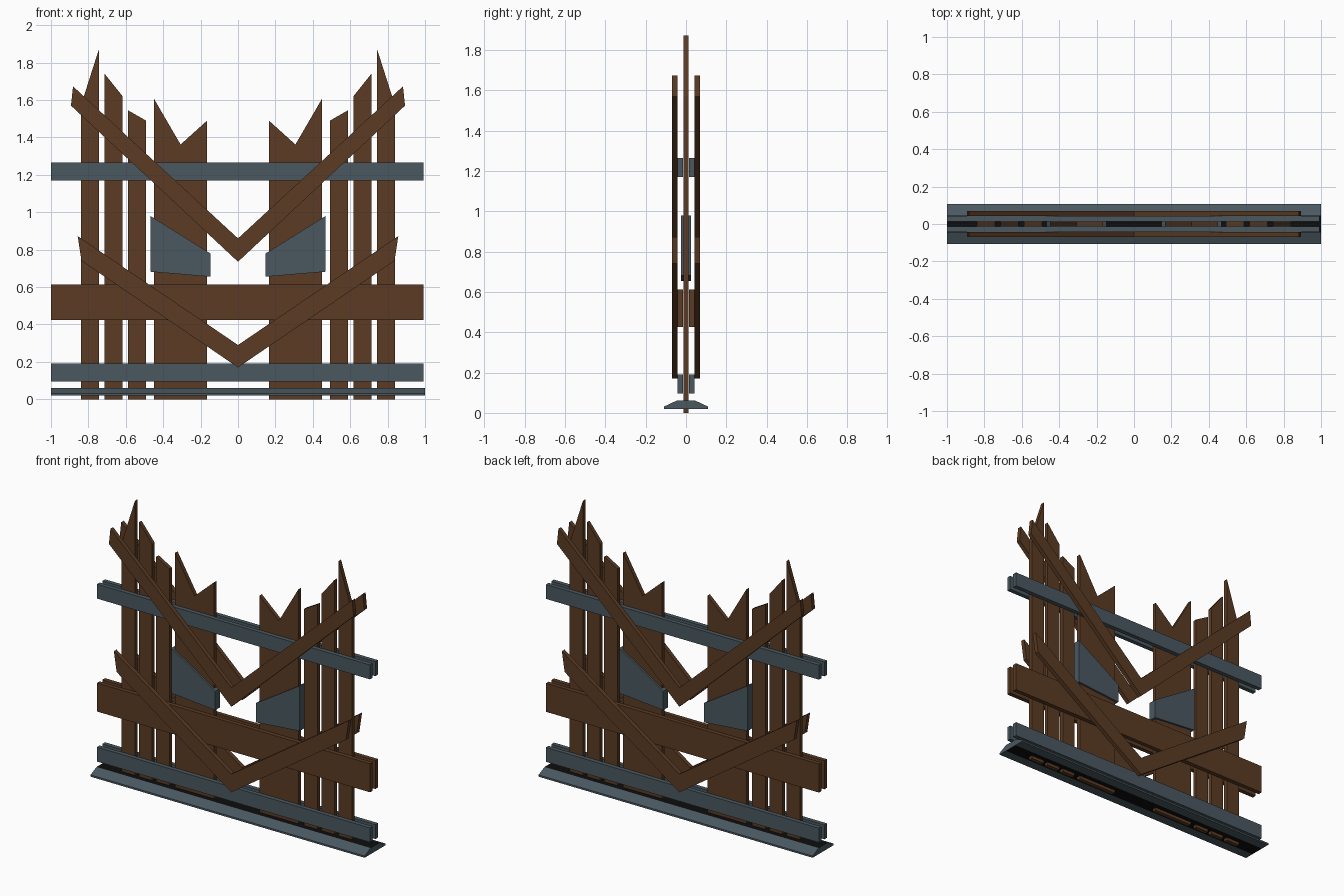
import bpy, bmesh

if "Cube" in bpy.data.objects:
    bpy.data.objects.remove(bpy.data.objects["Cube"])


def material(name, rgb):
    m = bpy.data.materials.new(name)
    m.diffuse_color = (*rgb, 1)
    m.use_nodes = True
    m.node_tree.nodes["Principled BSDF"].inputs["Base Color"].default_value = m.diffuse_color
    return m


WOOD = material("brown_wood", (0.105, 0.044, 0.017))
METAL = material("blue_grey_metal", (0.068, 0.098, 0.118))
DARK = material("black_gap", (0.004, 0.004, 0.004))


def finish(name, bm, *mats):
    bmesh.ops.recalc_face_normals(bm, faces=bm.faces)
    me = bpy.data.meshes.new(name)
    bm.to_mesh(me)
    bm.free()
    for m in mats:
        me.materials.append(m)
    ob = bpy.data.objects.new(name, me)
    bpy.context.collection.objects.link(ob)
    return ob


def slab(name, outline, y0, y1, mat):
    """Flat board: an (x, z) outline pushed from y0 to y1."""
    bm = bmesh.new()
    face = bm.faces.new([bm.verts.new((x, y0, z)) for x, z in outline])
    ext = bmesh.ops.extrude_face_region(bm, geom=[face])
    moved = [v for v in ext["geom"] if isinstance(v, bmesh.types.BMVert)]
    bmesh.ops.translate(bm, verts=moved, vec=(0, y1 - y0, 0))
    bmesh.ops.triangulate(bm, faces=[f for f in bm.faces if len(f.verts) > 4])
    return finish(name, bm, mat)


def mirrored(outline, s):
    return [(x * s, z) for x, z in outline]


# Upright boards with broken tops, and the metal patches over the wide ones
boards = {
    "outer_board": [(-.84, 0), (-.743, 0), (-.743, 1.873), (-.84, 1.57)],
    "second_board": [(-.713, 0), (-.617, 0), (-.617, 1.62), (-.713, 1.74)],
    "third_board": [(-.588, 0), (-.492, 0), (-.492, 1.49), (-.588, 1.545)],
    "wide_board": [(-.45, 0), (-.165, 0), (-.165, 1.49), (-.307, 1.362), (-.45, 1.608)],
}
patch = [(-.468, .682), (-.148, .655), (-.148, .78), (-.468, .98)]
for side, s in (("left", 1), ("right", -1)):
    for name, pts in boards.items():
        slab(f"{name}_{side}", mirrored(pts, s), -.013, .013, WOOD)
    slab(f"metal_patch_{side}", mirrored(patch, s), -.026, .026, METAL)

# Horizontal rails and V braces on both faces
rails = [("upper_rail", 1.17, 1.265, METAL),
         ("middle_rail", .425, .613, WOOD),
         ("lower_rail", .095, .19, METAL)]
braces = [("upper_brace", [(0, .735), (0, .86), (-.882, 1.673), (-.893, 1.57)]),
          ("lower_brace", [(0, .17), (0, .29), (-.857, .872), (-.837, .74)])]
for face, d in (("front", -1), ("back", 1)):
    for name, z0, z1, mat in rails:
        slab(f"{name}_{face}", [(-1, z0), (.993, z0), (.993, z1), (-1, z1)],
             d * .014, d * .042, mat)
    for name, pts in braces:
        for side, s in (("left", 1), ("right", -1)):
            slab(f"{name}_{face}_{side}", mirrored(pts, s), d * .042, d * .07, WOOD)

# Bevelled ground sill with a dark centre strip on top and underneath
profile = [(-.108, .02), (-.046, .02), (.046, .02), (.108, .02),
           (.108, .032), (.046, .061), (-.046, .061), (-.108, .032)]
bm = bmesh.new()
ends = [[bm.verts.new((x, y, z)) for y, z in profile] for x in (-1, 1)]
n = len(profile)
for i in range(n):
    j = (i + 1) % n
    bm.faces.new((ends[0][i], ends[0][j], ends[1][j], ends[1][i]))
for e in ends:
    bm.faces.new(e)
bm.normal_update()
for f in bm.faces:
    c = f.calc_center_median()
    f.material_index = int(abs(f.normal.z) > .9 and abs(c.y) < .04)
finish("ground_sill", bm, METAL, DARK)
